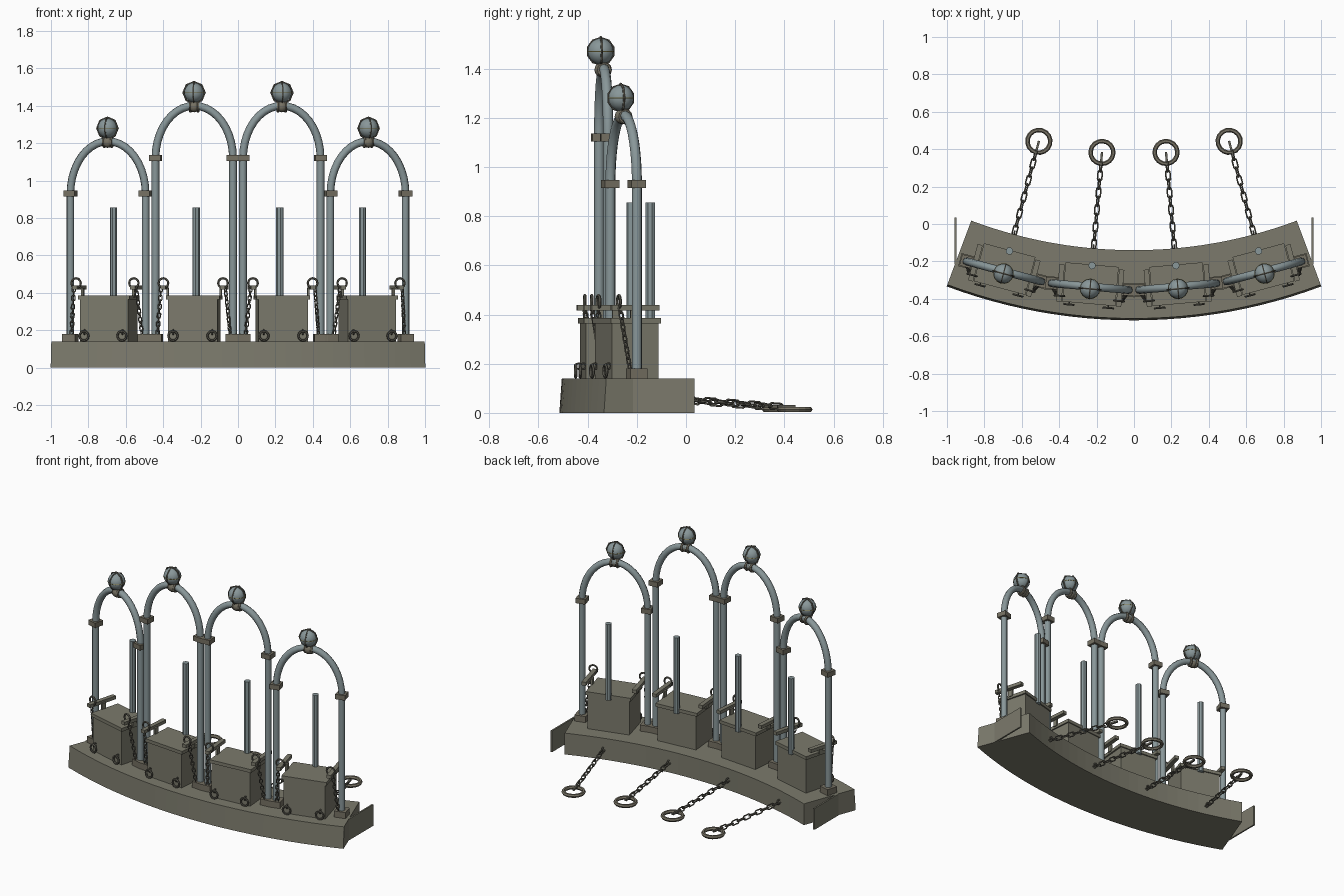
import bpy, bmesh, math
from mathutils import Matrix, Vector

cube = bpy.data.objects.get("Cube")
if cube:
    bpy.data.objects.remove(cube, do_unlink=True)


def material(name, *rgb):
    m = bpy.data.materials.new(name)
    m.use_nodes = True
    m.diffuse_color = (*rgb, 1)
    m.node_tree.nodes["Principled BSDF"].inputs["Base Color"].default_value = (*rgb, 1)
    return m


STONE = material("olive grey stone", 0.2, 0.195, 0.15)
PIPE = material("blue grey metal", 0.25, 0.31, 0.32)
CLAMP = material("brown grey metal", 0.18, 0.165, 0.125)
CHAIN = material("dark iron", 0.13, 0.125, 0.1)
GOLD = material("dull gold", 0.3, 0.25, 0.08)

# All parts sit on sectors of one circle; local axes are (sideways, -radius, up)
CENTRE = Matrix.Translation((0, 2.34, 0))
FLAT = Matrix.Identity(4)
UPRIGHT = Matrix.Rotation(math.pi / 2, 4, 'X')
EDGEWISE = Matrix.Rotation(math.pi / 2, 4, 'Y')


def sector(deg):
    return CENTRE @ Matrix.Rotation(math.radians(deg), 4, 'Z')


def add(name, bm, mat, frame=FLAT, smooth=False):
    bmesh.ops.recalc_face_normals(bm, faces=bm.faces)
    me = bpy.data.meshes.new(name)
    for f in bm.faces:
        f.smooth = smooth
    bm.to_mesh(me)
    bm.free()
    me.materials.append(mat)
    ob = bpy.data.objects.new(name, me)
    bpy.context.collection.objects.link(ob)
    ob.matrix_world = frame
    return ob


def box(name, centre, size, mat, frame=FLAT):
    bm = bmesh.new()
    bmesh.ops.create_cube(bm, size=1, matrix=Matrix.Translation(centre) @ Matrix.Diagonal((*size, 1)))
    return add(name, bm, mat, frame)


def ball(name, centre, radius, mat, frame, u=16, v=10):
    bm = bmesh.new()
    bmesh.ops.create_uvsphere(bm, u_segments=u, v_segments=v, radius=radius,
                              matrix=Matrix.Translation(centre))
    return add(name, bm, mat, frame, True)


def ring_bmesh(bm, major, minor, turn, segs=12, sides=6, stretch=0.0):
    grid = []
    for i in range(segs):
        a = math.tau * i / segs
        shift = stretch * (0 if abs(math.cos(a)) < 0.01 else math.copysign(1, math.cos(a)))
        row = []
        for j in range(sides):
            b = math.tau * j / sides
            d = major + minor * math.cos(b)
            row.append(bm.verts.new(turn @ Vector((d * math.cos(a) + shift, d * math.sin(a),
                                                   minor * math.sin(b)))))
        grid.append(row)
    for i in range(segs):
        n = grid[(i + 1) % segs]
        for j in range(sides):
            k = (j + 1) % sides
            bm.faces.new((grid[i][j], n[j], n[k], grid[i][k]))


def ring(name, centre, major, minor, turn, mat, frame, segs=12):
    bm = bmesh.new()
    ring_bmesh(bm, major, minor, Matrix.Translation(centre) @ turn, segs)
    return add(name, bm, mat, frame)


def chain(name, start, end, major, minor, stretch, frame):
    start, end = Vector(start), Vector(end)
    run = end - start
    count = round(run.length / (2 * (stretch + major - minor)))
    aim = run.to_track_quat('X', 'Z').to_matrix().to_4x4()
    bm = bmesh.new()
    for i in range(count):
        twist = Matrix.Rotation(math.radians(20 + 90 * (i % 2)), 4, 'X')
        place = Matrix.Translation(start + run * (i + 0.5) / count)
        ring_bmesh(bm, major, minor, place @ aim @ twist, 10, 5, stretch)
    return add(name, bm, CHAIN, frame)


def pipe(name, points, radius, frame):
    cu = bpy.data.curves.new(name, 'CURVE')
    cu.dimensions = '3D'
    cu.bevel_depth = radius
    cu.bevel_resolution = 2
    cu.use_fill_caps = True
    sp = cu.splines.new('POLY')
    sp.points.add(len(points) - 1)
    for p, co in zip(sp.points, points):
        p.co = (*co, 1)
    cu.materials.append(PIPE)
    ob = bpy.data.objects.new(name, cu)
    bpy.context.collection.objects.link(ob)
    ob.matrix_world = frame


# Curved plinth
bm = bmesh.new()
STEPS, HALF = 24, math.radians(20.54)
rows = []
for i in range(STEPS + 1):
    a = HALF * (2 * i / STEPS - 1)
    rows.append([bm.verts.new((r * math.sin(a), -r * math.cos(a), z))
                 for r, z in ((2.48, 0), (2.855, 0), (2.845, 0.14), (2.48, 0.14))])
for p, q in zip(rows, rows[1:]):
    for j in range(4):
        k = (j + 1) % 4
        bm.faces.new((p[j], q[j], q[k], p[k]))
bm.faces.new(rows[0])
bm.faces.new(rows[-1])
add("plinth", bm, STONE, CENTRE)
for s in (-1, 1):
    box("end_plate", (s * 0.955, -0.09, 0.07), (0.01, 0.25, 0.14), STONE)

SPAN, RISE, ARCH_R = 0.208, 0.28, 2.685
for angle, spring in ((-15, 0.93), (-5, 1.12), (5, 1.12), (15, 0.93)):
    f = sector(angle)

    # Chest with lid and rear pole
    box("chest", (0, -2.672, 0.25), (0.265, 0.195, 0.23), STONE, f)
    box("chest_lid", (0, -2.672, 0.375), (0.285, 0.21, 0.022), STONE, f)
    bm = bmesh.new()
    bmesh.ops.create_cone(bm, cap_ends=True, segments=8, radius1=0.02, radius2=0.02, depth=0.5,
                          matrix=Matrix.Translation((0, -2.572, 0.605)))
    add("rear_pole", bm, PIPE, f)

    # Arch of bent pipe
    path = [(-SPAN, -ARCH_R, 0.14)]
    for i in range(21):
        a = math.pi * i / 20
        path.append((-SPAN * math.cos(a), -ARCH_R, spring + RISE * math.sin(a)))
    path.append((SPAN, -ARCH_R, 0.14))
    pipe("arch", path, 0.021, f)

    # Caged globe on the apex
    apex = spring + RISE
    globe = (0, -ARCH_R - 0.012, apex + 0.07)
    ball("apex_knob", (0, -ARCH_R - 0.008, apex - 0.005), 0.03, CLAMP, f, 10, 6)
    for s in (-1, 1):
        ring("apex_clamp", (s * 0.02, -ARCH_R, apex - 0.005), 0.024, 0.008, EDGEWISE, CLAMP, f)
    ball("globe", globe, 0.053, PIPE, f)
    ring("globe_hoop", globe, 0.058, 0.005, UPRIGHT, CHAIN, f, 8)
    ring("globe_cross_hoop", globe, 0.055, 0.004, EDGEWISE, CHAIN, f, 10)
    ring("globe_equator", globe, 0.053, 0.002, FLAT, GOLD, f, 16)

    for s in (-1, 1):
        # Post fittings
        box("post_foot", (s * SPAN, -ARCH_R, 0.16), (0.072, 0.072, 0.04), CLAMP, f)
        box("post_cuff", (s * SPAN, -ARCH_R, spring), (0.062, 0.062, 0.032), CLAMP, f)

        # Side handle bar with hanging ring and chain
        box("handle_bar", (s * 0.16, -2.68, 0.428), (0.028, 0.2, 0.022), STONE, f)
        box("handle_bracket", (s * 0.142, -2.68, 0.4), (0.012, 0.03, 0.05), STONE, f)
        ring("handle_ring", (s * 0.16, -2.748, 0.452), 0.026, 0.006, UPRIGHT, CHAIN, f)
        chain("side_chain", (s * 0.172, -2.748, 0.43), (s * 0.195, -2.71, 0.175),
              0.009, 0.0035, 0.006, f)

        # Front pull rings
        ring("front_ring", (s * 0.105, -2.79, 0.17), 0.025, 0.006, UPRIGHT, CHAIN, f)
        ring("front_eyelet", (s * 0.105, -2.778, 0.19), 0.012, 0.004, EDGEWISE, CHAIN, f, 8)

    # Ground chain and ring behind the plinth
    ring("chain_anchor", (0, -2.475, 0.065), 0.014, 0.005, EDGEWISE, CHAIN, f, 10)
    chain("ground_chain", (0, -2.48, 0.06), (0, -2.02, 0.025), 0.013, 0.0045, 0.015, f)
    ring("ground_ring", (0, -1.965, 0.014), 0.061, 0.012, FLAT, CLAMP, f, 16)
    box("ring_shackle", (0, -2.0, 0.026), (0.012, 0.075, 0.012), CHAIN, f)
